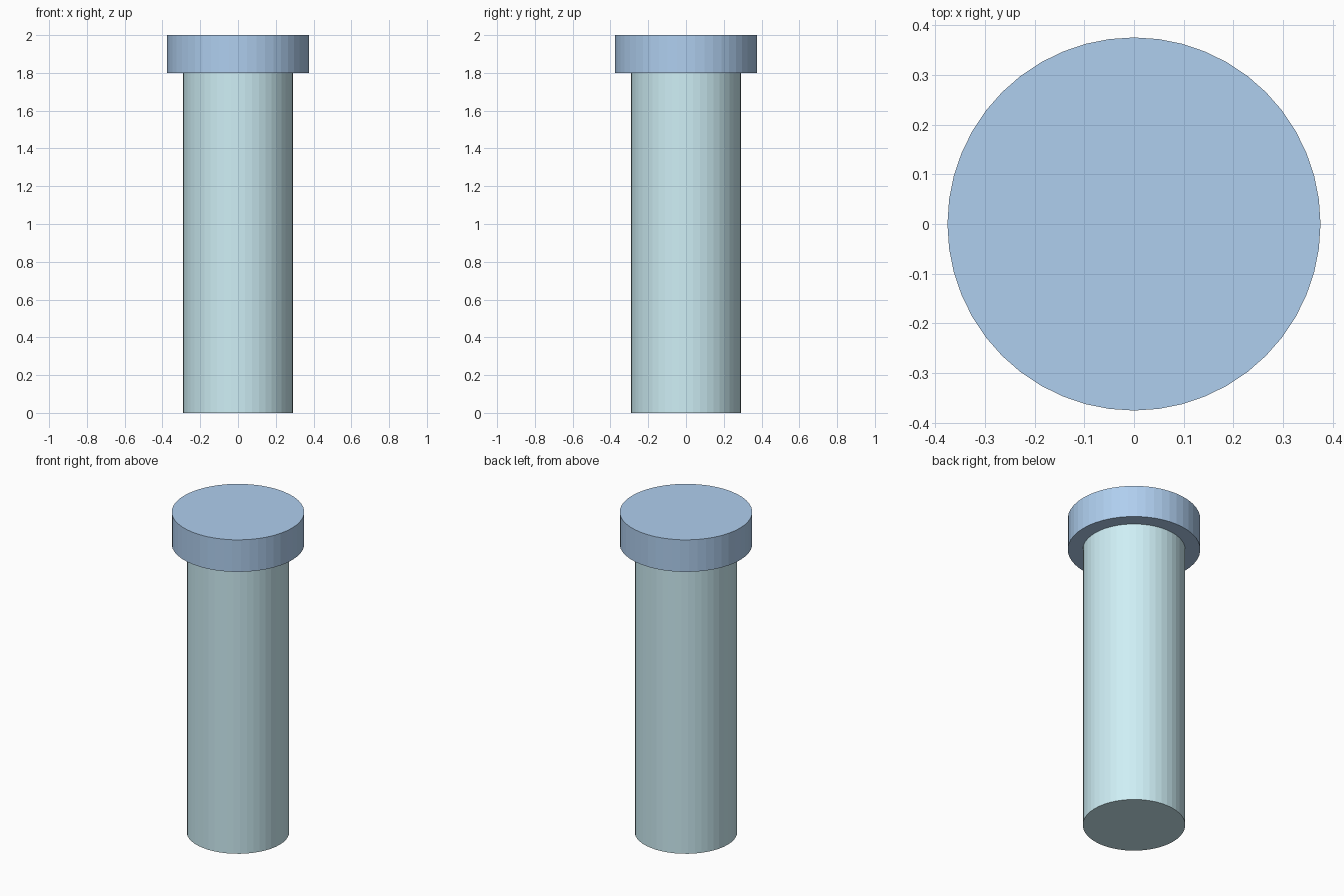
import bpy

if "Cube" in bpy.data.objects:
    bpy.data.objects.remove(bpy.data.objects["Cube"])


def cylinder(name, radius, z0, z1, color):
    bpy.ops.mesh.primitive_cylinder_add(
        vertices=48, radius=radius, depth=z1 - z0, location=(0, 0, (z0 + z1) / 2))
    obj = bpy.context.object
    obj.name = name
    mat = bpy.data.materials.new(name + "_colour")
    mat.diffuse_color = (*color, 1)
    mat.use_nodes = True
    mat.node_tree.nodes["Principled BSDF"].inputs["Base Color"].default_value = mat.diffuse_color
    obj.data.materials.append(mat)
    return obj


# Long round shaft
cylinder("shaft", 0.29, 0.0, 1.8, (0.62, 0.86, 0.92))

# Wider flat head
cylinder("head", 0.375, 1.8, 2.0, (0.43, 0.62, 0.86))
